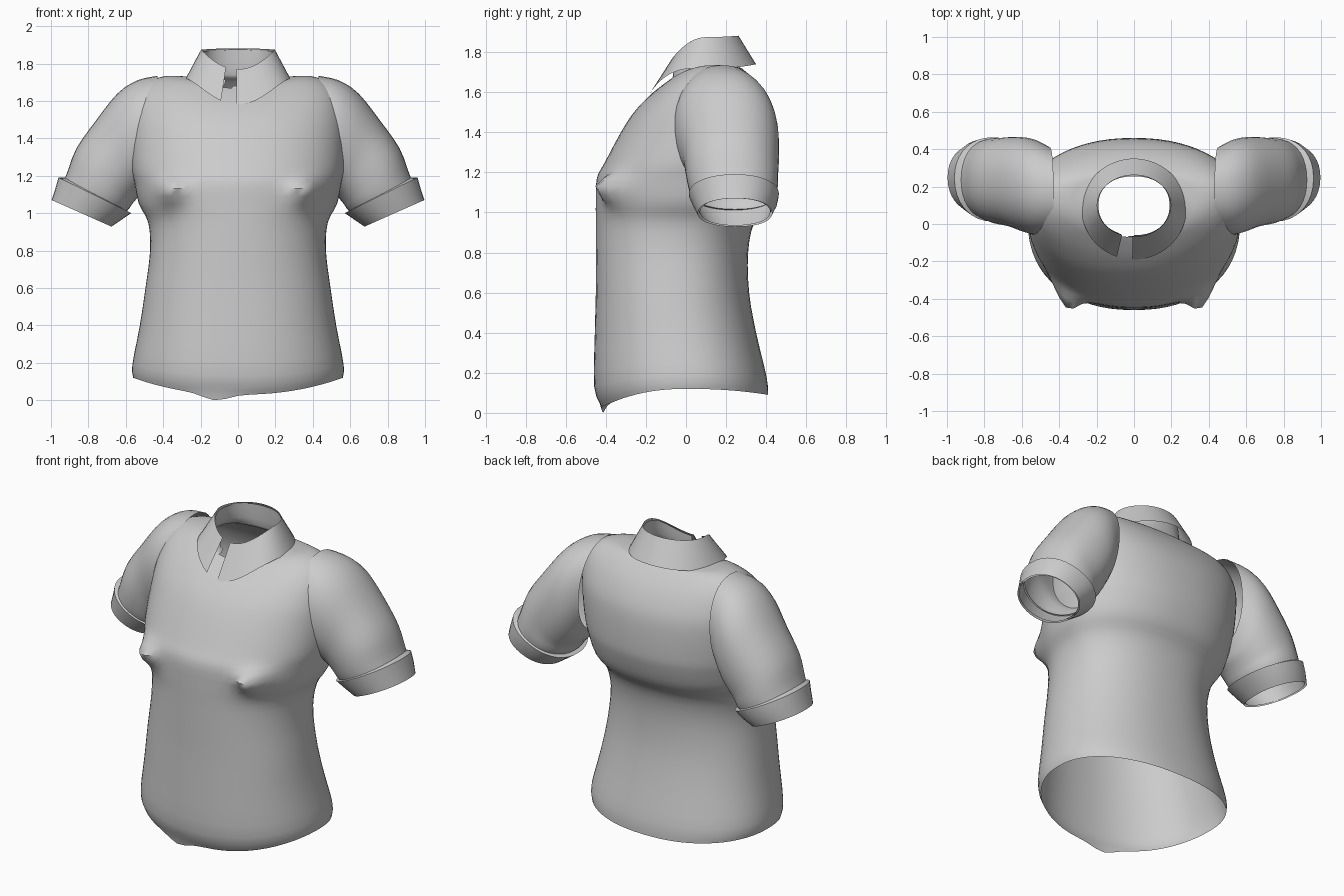
import bpy, bmesh, math
from mathutils import Vector

if "Cube" in bpy.data.objects:
    bpy.data.objects.remove(bpy.data.objects["Cube"])

cloth = bpy.data.materials.new("grey cloth")
cloth.diffuse_color = (0.6, 0.6, 0.6, 1)
cloth.use_nodes = True
cloth.node_tree.nodes["Principled BSDF"].inputs["Base Color"].default_value = cloth.diffuse_color


def resample(rows, steps):
    """Catmull-Rom interpolation between rows of numbers."""
    out = []
    for i in range(len(rows) - 1):
        a, b, c, d = (rows[max(i - 1, 0)], rows[i], rows[i + 1],
                      rows[min(i + 2, len(rows) - 1)])
        for k in range(steps):
            t = k / steps
            out.append([q + 0.5 * t * (r - p + t * (2*p - 5*q + 4*r - s + t * (3*(q - r) + s - p)))
                        for p, q, r, s in zip(a, b, c, d)])
    return out + [list(rows[-1])]


def spow(v, e):
    return math.copysign(abs(v) ** e, v)


def loft(name, rings, closed=True, drop=None, angle=50):
    bm = bmesh.new()
    vs = [[bm.verts.new(p) for p in ring] for ring in rings]
    n = len(rings[0])
    for lo, hi in zip(vs, vs[1:]):
        for i in range(n if closed else n - 1):
            j = (i + 1) % n
            bm.faces.new((lo[i], lo[j], hi[j], hi[i]))
    if drop:
        gone = [f for f in bm.faces if drop(f.calc_center_median())]
        bmesh.ops.delete(bm, geom=gone, context='FACES')
    me = bpy.data.meshes.new(name)
    bm.to_mesh(me)
    bm.free()
    me.materials.append(cloth)
    ob = bpy.data.objects.new(name, me)
    bpy.context.collection.objects.link(ob)
    bpy.ops.object.select_all(action='DESELECT')
    bpy.context.view_layer.objects.active = ob
    ob.select_set(True)
    bpy.ops.object.shade_smooth_by_angle(angle=math.radians(angle))
    return ob


def section(row, angles, e=0.9, zp=2):
    """Horizontal section: front/side/back heights, half width, side/front/back depth."""
    zf, zs, zb, hw, ys, yf, yb = row
    pts = []
    for a in angles:
        c, s = math.cos(a), math.sin(a)
        y = ys + ((yb - ys) if s > 0 else (ys - yf)) * spow(s, e)
        z = zs + ((zb if s > 0 else zf) - zs) * abs(s) ** zp
        pts.append(Vector((hw * spow(c, e), y, z)))
    return pts


# Torso from hem to neck stand
body_rows = [
    (0.03, 0.12, 0.09, 0.56, 0, -0.42, 0.41),
    (0.13, 0.19, 0.18, 0.565, 0, -0.458, 0.402),
    (0.4, 0.4, 0.4, 0.525, -0.03, -0.455, 0.35),
    (0.6, 0.6, 0.6, 0.495, -0.05, -0.45, 0.315),
    (0.8, 0.8, 0.8, 0.47, -0.04, -0.45, 0.31),
    (0.95, 0.95, 0.95, 0.48, 0, -0.45, 0.34),
    (1.05, 1.05, 1.05, 0.53, 0.03, -0.45, 0.41),
    (1.17, 1.17, 1.17, 0.555, 0.05, -0.445, 0.45),
    (1.25, 1.25, 1.25, 0.57, 0.06, -0.405, 0.46),
    (1.4, 1.4, 1.4, 0.575, 0.1, -0.325, 0.455),
    (1.5, 1.52, 1.5, 0.57, 0.13, -0.26, 0.435),
    (1.58, 1.63, 1.6, 0.54, 0.15, -0.185, 0.385),
    (1.63, 1.70, 1.67, 0.48, 0.16, -0.125, 0.33),
    (1.66, 1.735, 1.715, 0.38, 0.15, -0.085, 0.285),
    (1.68, 1.74, 1.74, 0.22, 0.11, -0.065, 0.262),
    (1.765, 1.865, 1.875, 0.19, 0.1, -0.06, 0.255),
]
full = [2 * math.pi * i / 64 for i in range(64)]
rings = [section(r, full) for r in resample(body_rows, 3)]
for ring in rings:
    for p in ring:
        if p.y < 0:
            # Bust points, crisp above and soft below
            dz = (p.z - 1.13) / (0.05 if p.z > 1.13 else 0.08)
            p.y -= 0.10 * math.exp(-((abs(p.x) - 0.36) / 0.075) ** 2 - dz * dz)
for p in rings[0]:
    if p.y < 0:  # small dip in the front hem
        p.z -= 0.033 * math.exp(-((p.x + 0.12) / 0.09) ** 2)
loft("torso", rings,
     drop=lambda c: c.y < 0 and c.z > 1.675 and -0.075 < c.x < -0.005)


# Sleeve and cuff rings: outer x, z, inner x, z, front y, back y
def arm_ring(row, n=36, wave=0.0):
    ox, oz, ix, iz, yf, yb = row
    pts = []
    for i in range(n):
        a = 2 * math.pi * i / n
        c, s = spow(math.cos(a), 0.92), spow(math.sin(a), 0.92)
        w = 1 + wave * math.sin(3 * a + 1)
        pts.append(Vector(((ox + ix) / 2 + (ox - ix) / 2 * c * w,
                           (yf + yb) / 2 + (yb - yf) / 2 * s * w,
                           (oz + iz) / 2 + (oz - iz) / 2 * c * w)))
    return pts


def mirrored(ob):
    ob.modifiers.new("mirror", 'MIRROR').use_mirror_merge = False


sleeve_rows = [
    (0.43, 1.735, 0.47, 1.17, -0.05, 0.41),
    (0.54, 1.71, 0.49, 1.14, -0.06, 0.445),
    (0.645, 1.64, 0.51, 1.11, -0.045, 0.462),
    (0.76, 1.495, 0.54, 1.08, -0.015, 0.465),
    (0.865, 1.345, 0.565, 1.05, 0.0, 0.46),
    (0.92, 1.20, 0.595, 1.01, 0.02, 0.455),
    (0.985, 1.07, 0.68, 0.935, 0.07, 0.42),
]
mirrored(loft("sleeve", [arm_ring(r) for r in resample(sleeve_rows, 3)]))

cuff_rows = [
    (0.92, 1.19, 0.60, 1.015, 0.03, 0.45),
    (0.958, 1.19, 0.568, 1.0, 0.015, 0.465),
    (0.975, 1.13, 0.62, 0.965, 0.035, 0.455),
    (0.995, 1.07, 0.675, 0.928, 0.06, 0.43),
]
mirrored(loft("cuff", [arm_ring(r, wave=0.012) for r in cuff_rows], angle=35))

# Folded collar, open at the front with two pointed tips
a0, a1 = math.radians(-92), math.radians(251)
span = [a0 + (a1 - a0) * i / 48 for i in range(49)]
lower = section((1.58, 1.72, 1.74, 0.28, 0.08, -0.19, 0.35), span, 1.0, 3)
upper = section((1.77, 1.875, 1.882, 0.197, 0.1, -0.068, 0.262), span, 1.0, 2)
middle = [a.lerp(b, 0.5) for a, b in zip(lower, upper)]
loft("collar", [lower, middle, upper], closed=False)
